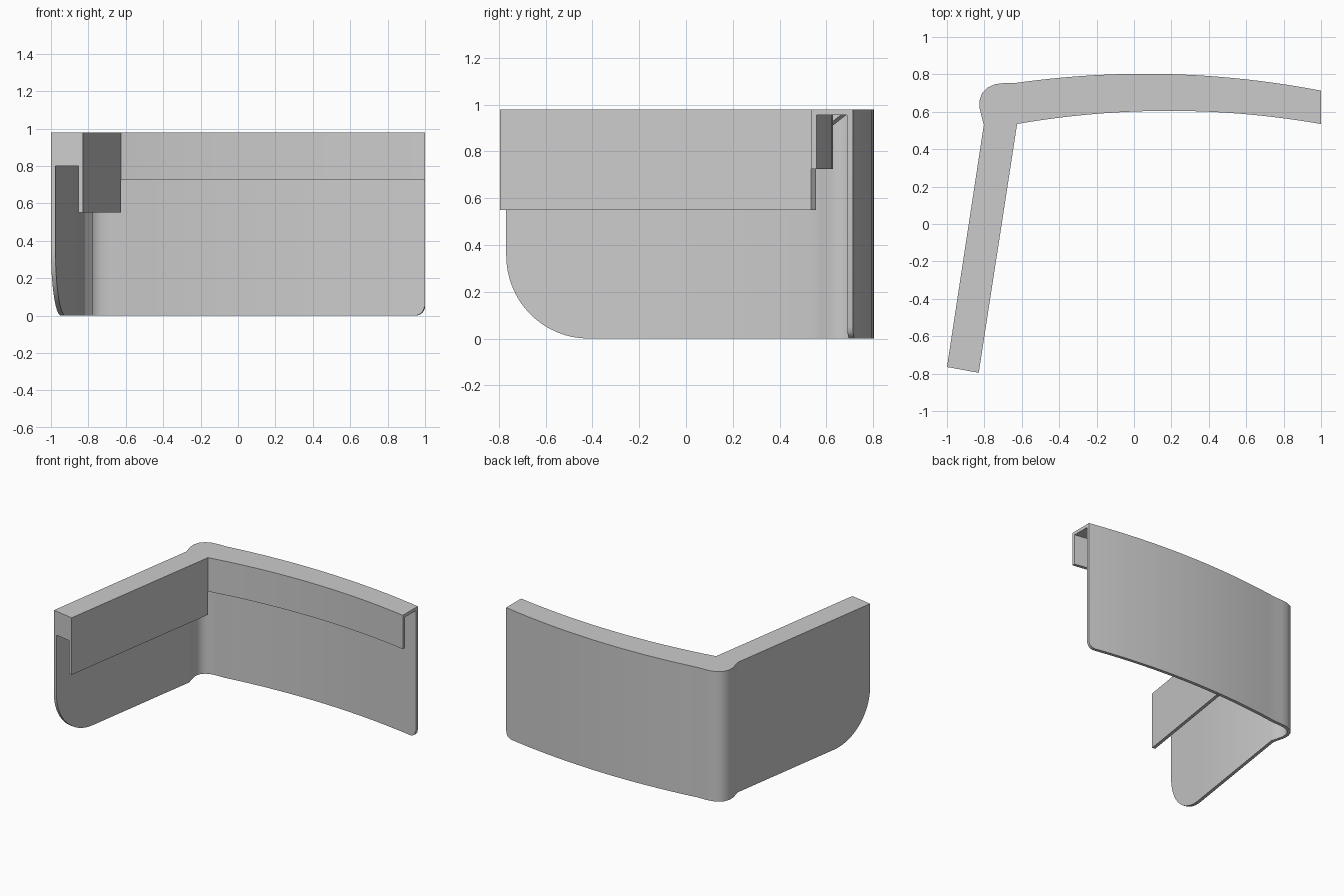
import bpy, bmesh, math
from mathutils import Vector

if "Cube" in bpy.data.objects:
    bpy.data.objects.remove(bpy.data.objects["Cube"])

TOP, UNDER, THICK = 0.98, 0.955, 0.024

grey = bpy.data.materials.new("matte_grey")
grey.use_nodes = True
grey.diffuse_color = (0.6, 0.6, 0.6, 1)
grey.node_tree.nodes["Principled BSDF"].inputs["Base Color"].default_value = (0.6, 0.6, 0.6, 1)


def finish(name, bm):
    bmesh.ops.recalc_face_normals(bm, faces=bm.faces)
    mesh = bpy.data.meshes.new(name)
    bm.to_mesh(mesh)
    bm.free()
    obj = bpy.data.objects.new(name, mesh)
    bpy.context.collection.objects.link(obj)
    mesh.materials.append(grey)
    bpy.ops.object.select_all(action='DESELECT')
    obj.select_set(True)
    bpy.context.view_layer.objects.active = obj
    bpy.ops.object.shade_smooth_by_angle(angle=math.radians(30))
    return obj


def offset(path, dist):
    """Mitred offset to the right of travel."""
    out = []
    for i, p in enumerate(path):
        dirs = []
        if i > 0:
            dirs.append((p - path[i - 1]).normalized())
        if i < len(path) - 1:
            dirs.append((path[i + 1] - p).normalized())
        norms = [Vector((d.y, -d.x)) for d in dirs]
        n = sum(norms, Vector((0, 0))).normalized()
        out.append(p + n * dist / n.dot(norms[0]))
    return out


def strip(name, outer, inner, lows, high=TOP):
    """Closed wall between two plan lines, with a bottom height per column."""
    bm = bmesh.new()
    rings = []
    for a, b, z in zip(outer, inner, lows):
        rings.append([bm.verts.new(c) for c in
                      ((a.x, a.y, z), (b.x, b.y, z), (b.x, b.y, high), (a.x, a.y, high))])
    for r, s in zip(rings, rings[1:]):
        for k in range(4):
            m = (k + 1) % 4
            bm.faces.new((r[k], r[m], s[m], s[k]))
    bm.faces.new(rings[0])
    bm.faces.new(rings[-1])
    return finish(name, bm)


def fillet(radius, count):
    """Distance from the end and bottom height along a rounded lower corner."""
    angles = [math.pi / 2 * i / count for i in range(count + 1)]
    return [(radius * (1 - math.cos(t)), radius * (1 - math.sin(t))) for t in angles]


def wall_arc(x):
    return Vector((x, 0.803 - (x - 0.06) ** 2 / 9.8))


def lip_arc(x):
    return Vector((x, 0.605 - (x - 0.1875) ** 2 / 9.4))


# Plan line of the outer wall: straight arm, bulged corner, bowed back
start, bend = Vector((-1, -0.765)), Vector((-0.803, 0.53))
along = (bend - start).normalized()
columns = [(start + along * s, z) for s, z in fillet(0.355, 16)]
corner = [(-0.803, 0.53), (-0.815, 0.575), (-0.826, 0.62), (-0.826, 0.66), (-0.812, 0.7),
          (-0.783, 0.73), (-0.74, 0.748), (-0.69, 0.754)]
columns += [(Vector(c), 0) for c in corner]
x0, x1, bow = -0.625, 1.0, 24
columns += [(wall_arc(x0 + (0.94 - x0) * i / bow), 0) for i in range(bow)]
columns += [(wall_arc(x1 - s), z) for s, z in reversed(fillet(0.05, 8))]
wall_out = [c[0] for c in columns]
wall_in = offset(wall_out, THICK)
for line in (wall_out, wall_in):
    line[-1].x = x1
strip("outer_wall", wall_out, wall_in, [c[1] for c in columns])

# Plan line of the inner lips
lip_out = [Vector((-0.83, -0.795))] + [lip_arc(x0 + (x1 - x0) * i / bow) for i in range(bow + 1)]
lip_in = offset(lip_out, -THICK)
lip_in[-1].x = x1
strip("side_lip", lip_out[:2], lip_in[:2], [0.55, 0.55])
strip("back_lip", lip_out[1:], lip_in[1:], [0.725] * (bow + 1))

# Thin cap closing the channel between wall and lips
bm = bmesh.new()
plan = wall_in + lip_in[::-1]
base = bm.faces.new([bm.verts.new((p.x, p.y, UNDER)) for p in plan])
new = bmesh.ops.extrude_face_region(bm, geom=[base])["geom"]
bmesh.ops.translate(bm, vec=(0, 0, TOP - UNDER),
                    verts=[v for v in new if isinstance(v, bmesh.types.BMVert)])
finish("top_cap", bm)

# Solid filler under the cap of the side arm, with a sloped far end
bm = bmesh.new()
quads = []
for z, length in ((0.8, 1.27), (UNDER, 1.47)):
    a, b = wall_in[0], lip_in[0]
    pts = (a, b, b + along * length, a + along * length)
    quads.append([bm.verts.new((p.x, p.y, z)) for p in pts])
low, up = quads
for k in range(4):
    m = (k + 1) % 4
    bm.faces.new((low[k], low[m], up[m], up[k]))
bm.faces.new(low)
bm.faces.new(up)
finish("side_filler", bm)
